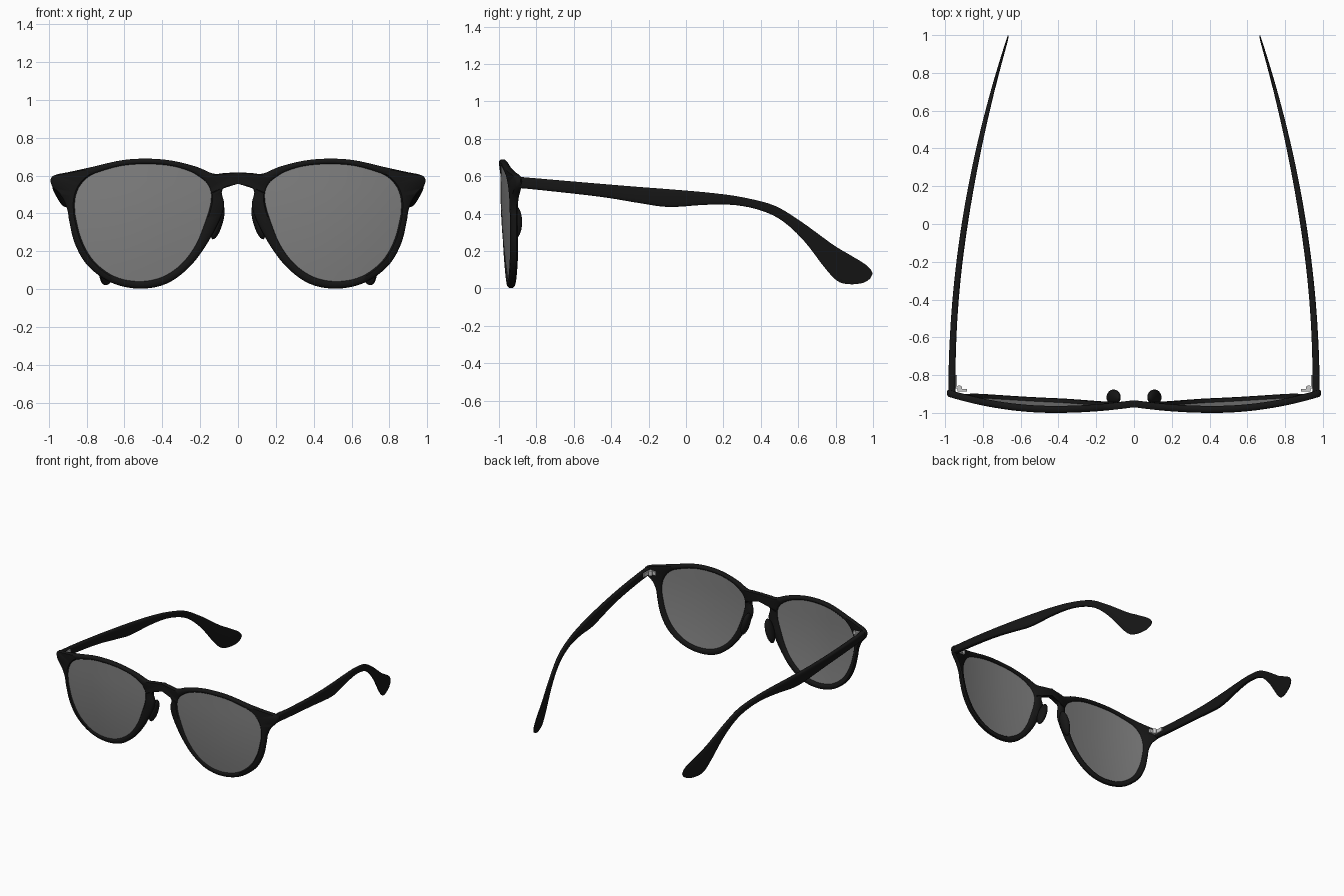
import bpy, bmesh, math
from mathutils import Vector, Matrix

if "Cube" in bpy.data.objects:
    bpy.data.objects.remove(bpy.data.objects["Cube"])


def material(name, rgb):
    m = bpy.data.materials.new(name)
    m.diffuse_color = (*rgb, 1)
    m.use_nodes = True
    m.node_tree.nodes["Principled BSDF"].inputs["Base Color"].default_value = m.diffuse_color
    return m


BLACK = material("black_plastic", (0.008, 0.008, 0.008))
LENS = material("tinted_lens", (0.22, 0.22, 0.22))


def finish(bm, name, mat=None, angle=50):
    """Turn a right-half bmesh into a smooth, mirrored object."""
    bmesh.ops.recalc_face_normals(bm, faces=bm.faces)
    me = bpy.data.meshes.new(name)
    bm.to_mesh(me)
    bm.free()
    ob = bpy.data.objects.new(name, me)
    bpy.context.collection.objects.link(ob)
    if mat:
        me.materials.append(mat)
    bpy.ops.object.select_all(action='DESELECT')
    ob.select_set(True)
    bpy.context.view_layer.objects.active = ob
    bpy.ops.object.shade_smooth_by_angle(angle=math.radians(angle))
    mir = ob.modifiers.new("mirror", 'MIRROR')
    mir.merge_threshold = 0.0005
    return ob


def spline(rows, steps):
    """Catmull-Rom through rows of numbers."""
    out, n = [], len(rows)
    for i in range(n - 1):
        a, b, c, d = (rows[max(0, min(n - 1, k))] for k in (i - 1, i, i + 1, i + 2))
        for s in range(steps):
            t = s / steps
            out.append([0.5 * (2*q + (r-p)*t + (2*p-5*q+4*r-w)*t*t + (3*q-p-3*r+w)*t**3)
                        for p, q, r, w in zip(a, b, c, d)])
    return out + [list(rows[-1])]


def loft(sections, closed=False, caps=False):
    bm = bmesh.new()
    rings = [[bm.verts.new(p) for p in s] for s in sections]
    k, n = len(rings[0]), len(rings)
    for i in range(n if closed else n - 1):
        a, b = rings[i], rings[(i + 1) % n]
        for j in range(k):
            bm.faces.new((a[j], a[(j+1) % k], b[(j+1) % k], b[j]))
    if caps:
        bm.faces.new(rings[0])
        bm.faces.new(rings[-1])
    return bm


def front_y(x, z):
    """Curved front surface shared by the rims and lenses."""
    d = x - 0.42
    return -1 + (0.27 if d > 0 else 0.17) * d * d + 0.045 * (max(0, 0.55 - z) / 0.55) ** 2


# Rim stations: lens edge x, z, then outer edge x, z (bridge top, round, bridge underside)
RIM = [
    (.150, .535, 0, .618), (.160, .552, .07, .614), (.180, .575, .132, .611),
    (.248, .619, .222, .648), (.354, .651, .354, .680), (.485, .661, .485, .690),
    (.617, .651, .617, .681), (.749, .614, .776, .645), (.800, .585, .880, .622),
    (.832, .550, .978, .598), (.850, .515, .985, .550), (.860, .476, .930, .485),
    (.862, .430, .902, .420), (.855, .370, .892, .360), (.823, .254, .862, .240),
    (.760, .148, .795, .125), (.654, .069, .673, .036), (.528, .042, .528, .003),
    (.406, .063, .385, .026), (.301, .132, .268, .106), (.222, .238, .175, .222),
    (.169, .370, .095, .370), (.148, .440, .074, .450), (.142, .485, .086, .512),
    (.142, .500, .062, .545), (.144, .515, 0, .557)]
rim = spline(RIM, 5)

# Front frame: rims, bridge and end pieces in one chamfered ring
T = 0.037
sections = []
for ix, iz, ox, oz in rim:
    ox = max(ox, 0)
    w = math.hypot(ox - ix, oz - iz)
    c = min(0.009, 0.3 * w)
    co = 0 if ox < 1e-6 else c
    sec = []
    for u, d in ((c, 0), (w-co, 0), (w, co), (w, T-co), (w-co, T), (c, T), (0, T-c), (0, c)):
        x, z = ix + (ox-ix)*u/w, iz + (oz-iz)*u/w
        sec.append((x, front_y(x, z) + d, z))
    sections.append(sec)
bm = loft(sections, closed=True)
bmesh.ops.remove_doubles(bm, verts=bm.verts, dist=1e-5)
bmesh.ops.delete(bm, geom=[f for f in bm.faces if all(abs(v.co.x) < 1e-5 for v in f.verts)],
                 context='FACES')
finish(bm, "front_frame", BLACK)

# Lenses: thin curved discs made of shrinking copies of the lens edge
cx, cz = 0.5, 0.37
scales = [0.08, 0.25, 0.4, 0.55, 0.7, 0.85, 1.01]
layers = [(s, 0.008) for s in scales] + [(s, 0.020) for s in reversed(scales)]
sections = []
for s, d in layers:
    ring = []
    for ix, iz, _, _ in rim:
        x, z = cx + (ix-cx)*s, cz + (iz-cz)*s
        ring.append((x, front_y(x, z) + d, z))
    sections.append(ring)
finish(loft(sections, caps=True), "lens", LENS)

# Temple arms: top y, z, bottom y, z, thickness
ARM = [
    (-.905, .598, -.905, .537, .038), (-.80, .589, -.80, .528, .037),
    (-.46, .560, -.46, .490, .034), (-.25, .543, -.25, .456, .033),
    (-.08, .530, -.09, .435, .033), (.126, .512, .110, .447, .032),
    (.300, .488, .275, .444, .030), (.473, .443, .420, .410, .027),
    (.607, .363, .527, .352, .024), (.700, .297, .634, .250, .021),
    (.794, .229, .740, .112, .018), (.880, .178, .808, .040, .015),
    (.954, .133, .874, .022, .012), (.985, .105, .945, .029, .009),
    (.998, .080, .985, .052, .006)]


def soft(v):
    return math.copysign(abs(v) ** 0.5, v)


sections = []
for ty, tz, by, bz, th in spline(ARM, 5):
    sec = []
    for k in range(16):
        a = math.tau * (k + 0.5) / 16
        u, v = 0.5 + 0.5 * soft(math.cos(a)), 0.5 + 0.5 * soft(math.sin(a))
        y, z = by + (ty-by)*v, bz + (tz-bz)*v
        sec.append((0.983 - 0.315 * ((y + 0.9) / 1.9) ** 2 - th * u, y, z))
    sections.append(sec)
finish(loft(sections, caps=True), "temple_arm", BLACK)

# Nose pads
bm = bmesh.new()
bmesh.ops.create_uvsphere(bm, u_segments=24, v_segments=12, radius=1, matrix=
    Matrix.Translation((.108, -.918, .355)) @ Matrix.Rotation(math.radians(-16), 4, 'Y')
    @ Matrix.Diagonal((.028, .042, .095, 1)))
finish(bm, "nose_pad", BLACK)

# Hinges: barrel with a leaf on the frame and a leaf on the arm
bm = bmesh.new()
bmesh.ops.create_cone(bm, cap_ends=True, segments=16, radius1=.014, radius2=.014, depth=.04,
                      matrix=Matrix.Translation((.925, -.868, .567)))
for loc, size in (((.910, -.880, .567), (.05, .014, .03)), ((.941, -.835, .567), (.010, .07, .03))):
    bmesh.ops.create_cube(bm, size=1, matrix=Matrix.Translation(loc) @ Matrix.Diagonal((*size, 1)))
finish(bm, "hinge", angle=30)
